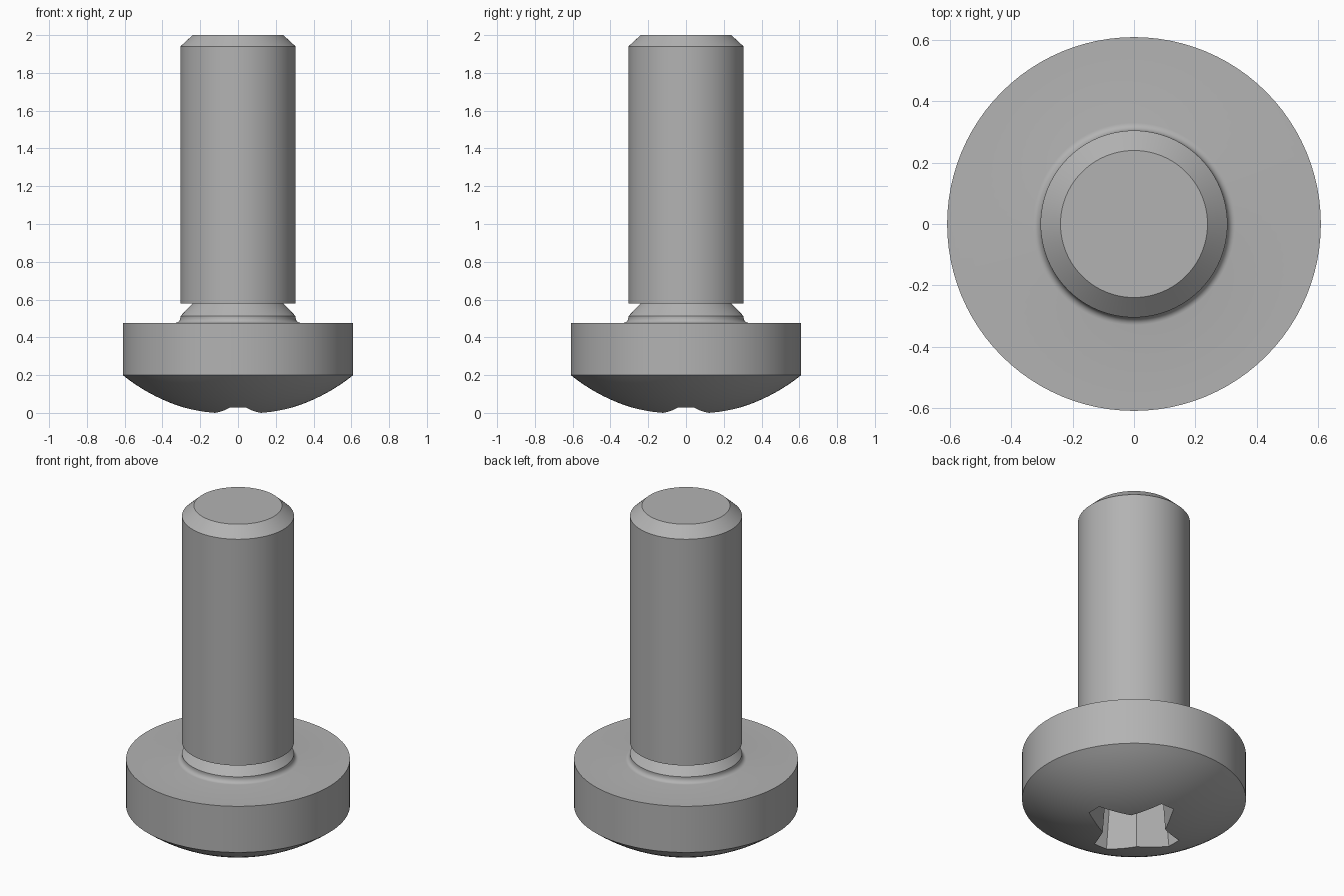
import bpy, bmesh
from math import pi, sin, cos, asin, sqrt
from mathutils import Matrix, Vector

if "Cube" in bpy.data.objects:
    bpy.data.objects.remove(bpy.data.objects["Cube"], do_unlink=True)

steel = bpy.data.materials.new("grey steel")
steel.use_nodes = True
COLOR = (0.45, 0.45, 0.45, 1)
steel.diffuse_color = COLOR
steel.node_tree.nodes["Principled BSDF"].inputs["Base Color"].default_value = COLOR


def make_object(name, bm):
    bmesh.ops.recalc_face_normals(bm, faces=bm.faces)
    mesh = bpy.data.meshes.new(name)
    bm.to_mesh(mesh)
    bm.free()
    mesh.materials.append(steel)
    obj = bpy.data.objects.new(name, mesh)
    bpy.context.collection.objects.link(obj)
    return obj


def lathe(name, profile, steps=96):
    """Spin an (r, z) profile around the z axis."""
    bm = bmesh.new()
    verts = [bm.verts.new((r, 0, z)) for r, z in profile]
    edges = [bm.edges.new(pair) for pair in zip(verts, verts[1:])]
    bmesh.ops.spin(bm, geom=verts + edges, cent=(0, 0, 0), axis=(0, 0, 1),
                   angle=2 * pi, steps=steps, use_merge=True)
    bmesh.ops.remove_doubles(bm, verts=bm.verts, dist=1e-5)
    return make_object(name, bm)


def smooth(obj):
    bpy.ops.object.select_all(action="DESELECT")
    obj.select_set(True)
    bpy.context.view_layer.objects.active = obj
    bpy.ops.object.shade_smooth_by_angle(angle=pi / 6)


# Domed underside as a spherical cap
HEAD_R, RIM_Z, APEX_Z = 0.61, 0.2, -0.015
sag = RIM_Z - APEX_Z
sphere_r = (HEAD_R ** 2 + sag ** 2) / (2 * sag)
cap_angle = asin(HEAD_R / sphere_r)
dome = [(sphere_r * sin(cap_angle * i / 16),
         APEX_Z + sphere_r * (1 - cos(cap_angle * i / 16))) for i in range(17)]

# Fillet, neck and shank complete the profile
fillet = [(0.33 - 0.025 * sin(pi / 2 * i / 6), 0.505 - 0.028 * cos(pi / 2 * i / 6))
          for i in range(7)]
shank = [(0.305, 0.512), (0.24, 0.58), (0.305, 0.58), (0.305, 1.94), (0.24, 2), (0, 2)]
screw = lathe("screw_body", dome + [(HEAD_R, 0.477)] + fillet + shank)

# Cross-shaped tapered recess cutter
ARM, HALF_WIDTH, CORNER = 0.285, 0.043, 0.12
quarter = [(ARM, -HALF_WIDTH), (ARM, HALF_WIDTH), (CORNER, CORNER)]
outline = [Matrix.Rotation(k * pi / 2, 2) @ Vector(p) for k in range(4) for p in quarter]
bm = bmesh.new()
rings = [[bm.verts.new((p.x * s, p.y * s, z)) for p in outline]
         for z, s in ((-0.1, 1.05), (0.36, 0.86))]
for ring in rings:
    bm.faces.new(ring)
for i in range(len(outline)):
    j = (i + 1) % len(outline)
    bm.faces.new((rings[0][i], rings[0][j], rings[1][j], rings[1][i]))
cutter = make_object("recess_cutter", bm)

# Cut the recess, then drop the cutter
cut = screw.modifiers.new("drive_recess", "BOOLEAN")
cut.operation = "DIFFERENCE"
cut.solver = "EXACT"
cut.object = cutter
bpy.context.view_layer.objects.active = screw
bpy.ops.object.modifier_apply(modifier=cut.name)
bpy.data.objects.remove(cutter, do_unlink=True)
smooth(screw)
